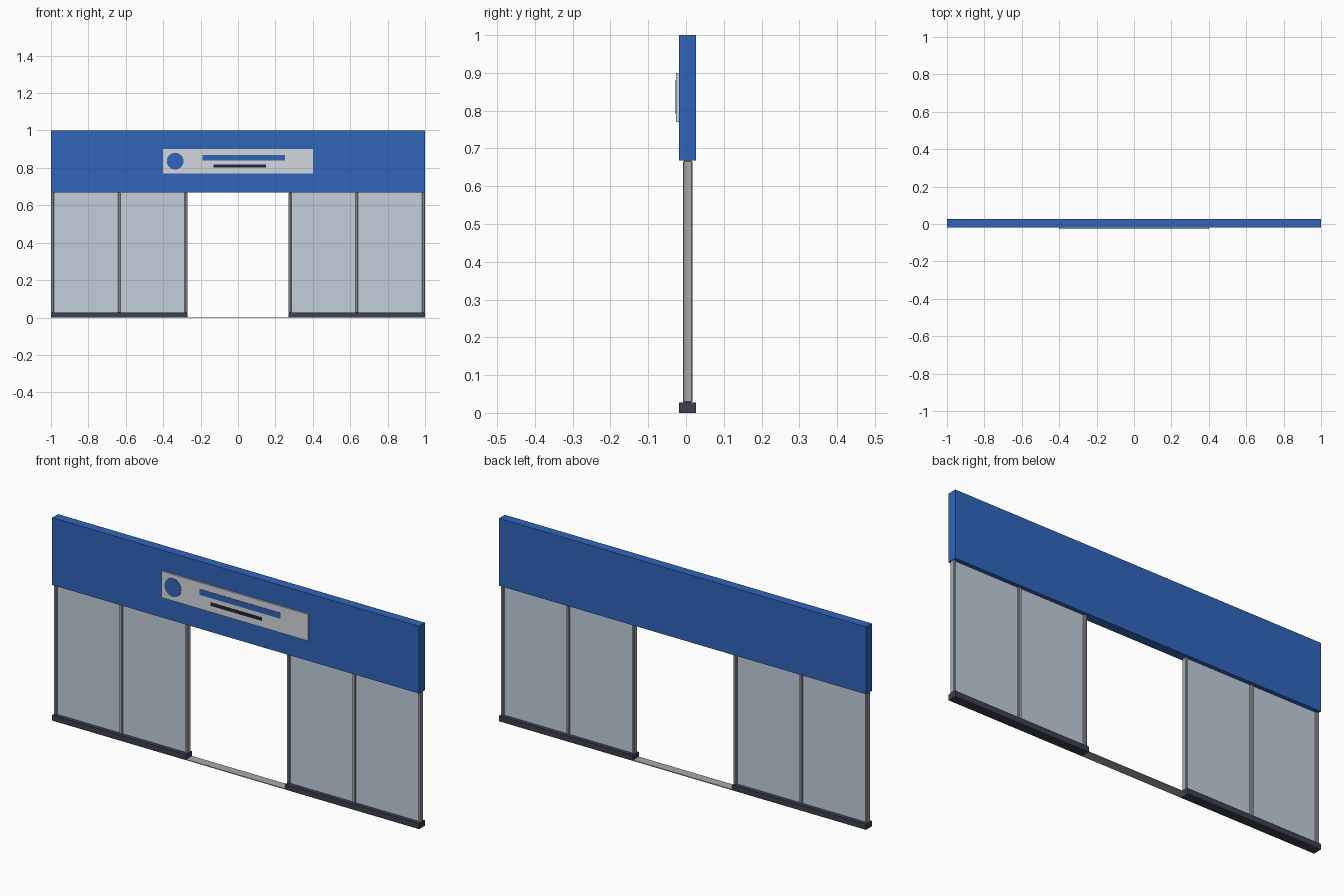
import bpy
import math

cube = bpy.data.objects.get("Cube")
if cube:
    bpy.data.objects.remove(cube, do_unlink=True)


def material(name, r, g, b):
    mat = bpy.data.materials.new(name)
    mat.use_nodes = True
    mat.diffuse_color = (r, g, b, 1)
    shader = next(n for n in mat.node_tree.nodes if n.type == "BSDF_PRINCIPLED")
    shader.inputs["Base Color"].default_value = (r, g, b, 1)
    return mat


blue = material("blue_panel", 0.03, 0.13, 0.5)
white = material("sign_white", 0.66, 0.69, 0.72)
dark = material("dark_plinth", 0.048, 0.053, 0.076)
black = material("stripe_black", 0.015, 0.018, 0.025)
metal = material("metal", 0.38, 0.4, 0.43)
glass = material("glass", 0.54, 0.62, 0.72)


def box(name, x, y, z, mat, bevel=0):
    """Box spanning the given (min, max) range on each axis."""
    spans = (x, y, z)
    bpy.ops.mesh.primitive_cube_add(size=1, location=[(a + b) / 2 for a, b in spans])
    ob = bpy.context.object
    ob.name = name
    ob.scale = [b - a for a, b in spans]
    bpy.ops.object.transform_apply(location=False, rotation=False, scale=True)
    ob.data.materials.append(mat)
    if bevel:
        mod = ob.modifiers.new("chamfer", "BEVEL")
        mod.width = bevel
        mod.segments = 1
    return ob


DEPTH = (-0.018, 0.027)
POST_DEPTH = (-0.008, 0.017)
PANE_DEPTH = (0.002, 0.007)
OPENING = 0.27
PLINTH_TOP = 0.027
HEADER_BOTTOM = 0.668
POST = 0.015

# Header and threshold
box("header", (-1, 1), DEPTH, (HEADER_BOTTOM, 1), blue)
box("threshold", (-OPENING, OPENING), DEPTH, (0, 0.004), metal)

# Glazed bays on both sides of the opening
middle = (1 + OPENING) / 2
for side, s in (("left", 1), ("right", -1)):
    def span(a, b):
        return tuple(sorted((s * a, s * b)))

    box(f"{side}_plinth", span(OPENING, 1), DEPTH, (0, PLINTH_TOP), dark)
    for label, start in (("inner", OPENING), ("middle", middle - POST / 2), ("outer", 1 - POST)):
        box(f"{side}_{label}_post", span(start, start + POST), POST_DEPTH,
            (PLINTH_TOP, HEADER_BOTTOM), metal, bevel=0.003)
    for label, a, b in (("inner", OPENING + POST, middle - POST / 2),
                        ("outer", middle + POST / 2, 1 - POST)):
        box(f"{side}_{label}_pane", span(a, b), PANE_DEPTH,
            (PLINTH_TOP, HEADER_BOTTOM), glass)

# Sign board with plain raised shapes
box("sign_board", (-0.4, 0.4), (-0.026, -0.018), (0.77, 0.9), white)
RAISED = (-0.028, -0.026)
box("sign_upper_bar", (-0.19, 0.25), RAISED, (0.84, 0.868), blue)
box("sign_lower_bar", (-0.13, 0.15), RAISED, (0.802, 0.818), black)
bpy.ops.mesh.primitive_cylinder_add(vertices=32, radius=0.045, depth=0.002,
                                    location=(-0.336, -0.027, 0.836),
                                    rotation=(math.pi / 2, 0, 0))
disc = bpy.context.object
disc.name = "sign_disc"
disc.data.materials.append(blue)
bpy.ops.object.shade_smooth_by_angle()
